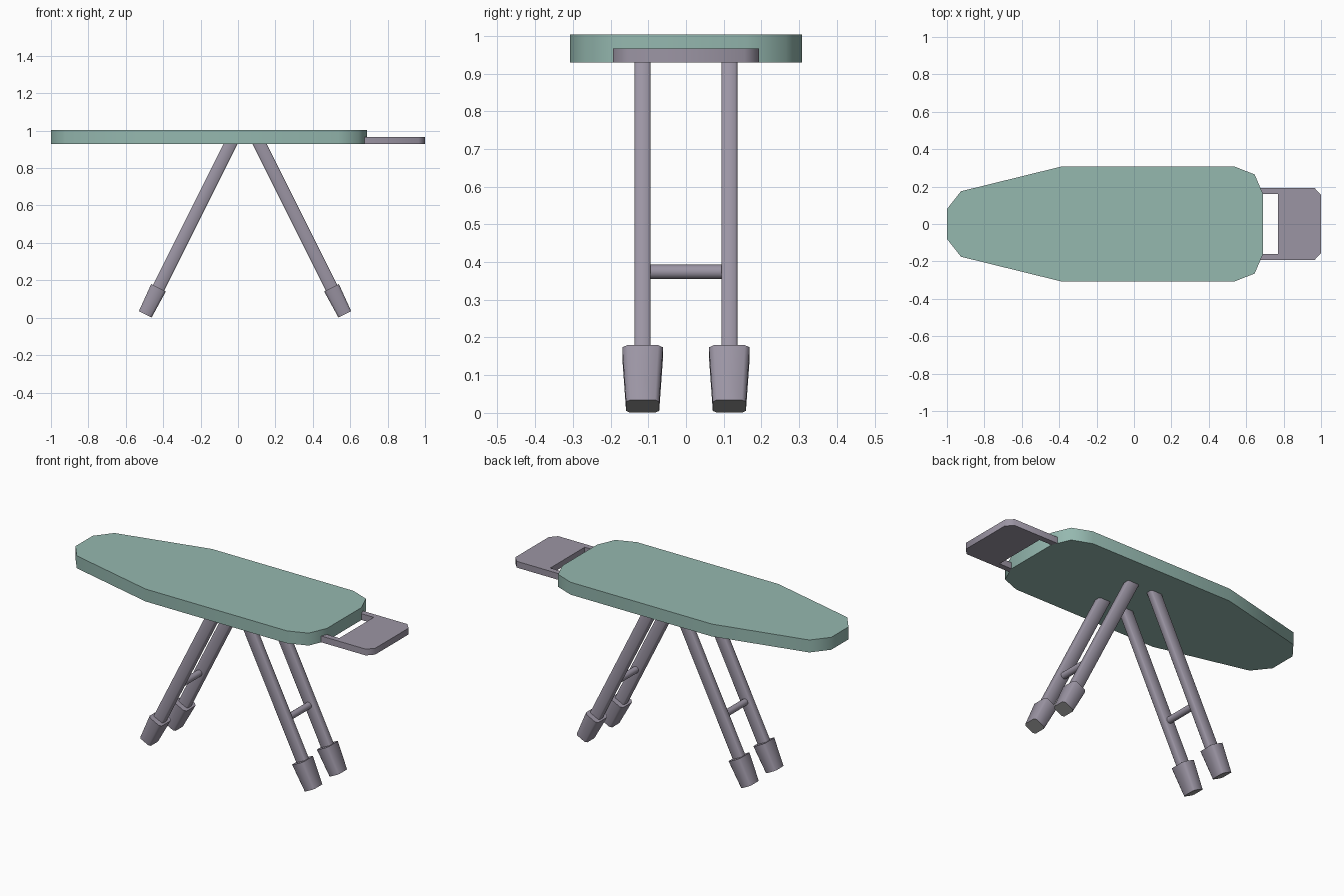
import bpy, bmesh
from mathutils import Vector

cube = bpy.data.objects.get("Cube")
if cube:
    bpy.data.objects.remove(cube, do_unlink=True)


def material(name, rgb):
    m = bpy.data.materials.new(name)
    m.use_nodes = True
    m.diffuse_color = (*rgb, 1)
    m.node_tree.nodes["Principled BSDF"].inputs["Base Color"].default_value = (*rgb, 1)
    return m


TEAL = material("sage teal cover", (0.30, 0.48, 0.43))
GREY = material("mauve grey frame", (0.33, 0.30, 0.37))
SOLE = material("neutral grey sole", (0.30, 0.30, 0.30))


def loft(name, rings, mats, smooth=True):
    """Join rings of points into a closed solid; the last cap uses the last material."""
    bm = bmesh.new()
    loops = [[bm.verts.new(p) for p in ring] for ring in rings]
    n = len(loops[0])
    for a, b in zip(loops, loops[1:]):
        for i in range(n):
            bm.faces.new((a[i], a[(i + 1) % n], b[(i + 1) % n], b[i]))
    bm.faces.new(loops[0][::-1])
    end = bm.faces.new(loops[-1])
    end.material_index = len(mats) - 1
    bmesh.ops.recalc_face_normals(bm, faces=bm.faces)
    me = bpy.data.meshes.new(name)
    bm.to_mesh(me)
    bm.free()
    ob = bpy.data.objects.new(name, me)
    bpy.context.collection.objects.link(ob)
    for m in mats:
        me.materials.append(m)
    if smooth:
        bpy.ops.object.select_all(action="DESELECT")
        ob.select_set(True)
        bpy.context.view_layer.objects.active = ob
        bpy.ops.object.shade_smooth_by_angle(angle=0.9)
    return ob


def slab(name, half, z0, z1, mat):
    """Extrude an outline mirrored across the x axis."""
    outline = half + [(x, -y) for x, y in reversed(half)]
    return loft(name, [[(x, y, z) for x, y in outline] for z in (z0, z1)], [mat])


# Board and the iron rest with its open slot
BOTTOM = 0.93
slab("board", [(-1, 0.08), (-0.925, 0.175), (-0.385, 0.308), (0.535, 0.308),
               (0.645, 0.265), (0.69, 0.16)], BOTTOM, 1.003, TEAL)
slab("iron_rest", [(0.77, 0.16), (0.69, 0.16), (0.676, 0.193),
                   (0.965, 0.193), (1.0, 0.155)], BOTTOM, 0.967, GREY)

# Splayed legs, feet and crossbars
MID_X, TOP_OFFSET, SLOPE, LEG_Y = 0.0375, 0.0775, 0.5, 0.115


def axis_point(side, z, y=0):
    return Vector((MID_X + side * (TOP_OFFSET + (BOTTOM - z) * SLOPE), y, z))


def section(side, z, y, hu, hv, c):
    """Rectangle with cut corners, square to the leg axis."""
    u = Vector((side * 2, 0, 1)).normalized()
    v = Vector((0, 1, 0))
    pts = [(hu, hv - c), (hu - c, hv), (c - hu, hv), (-hu, hv - c),
           (-hu, c - hv), (c - hu, -hv), (hu - c, -hv), (hu, c - hv)]
    return [axis_point(side, z, y) + u * a + v * b for a, b in pts]


for side, end in ((-1, "right"), (1, "left")):
    for sy, depth in ((-1, "front"), (1, "back")):
        y = sy * LEG_Y
        loft(f"{end}_{depth}_leg",
             [section(side, z, y, 0.0335, 0.0215, 0.006) for z in (0.955, 0.12)], [GREY])
        loft(f"{end}_{depth}_foot",
             [section(side, 0.16, y, 0.044, 0.054, 0.013),
              section(side, 0.0175, y, 0.038, 0.044, 0.011)], [GREY, SOLE])
    bpy.ops.mesh.primitive_cylinder_add(vertices=16, radius=0.019, depth=2 * LEG_Y,
                                        location=axis_point(side, 0.374),
                                        rotation=(1.5708, 0, 0))
    bar = bpy.context.object
    bar.name = f"{end}_crossbar"
    bar.data.materials.append(GREY)
    bpy.ops.object.shade_smooth_by_angle(angle=0.9)
